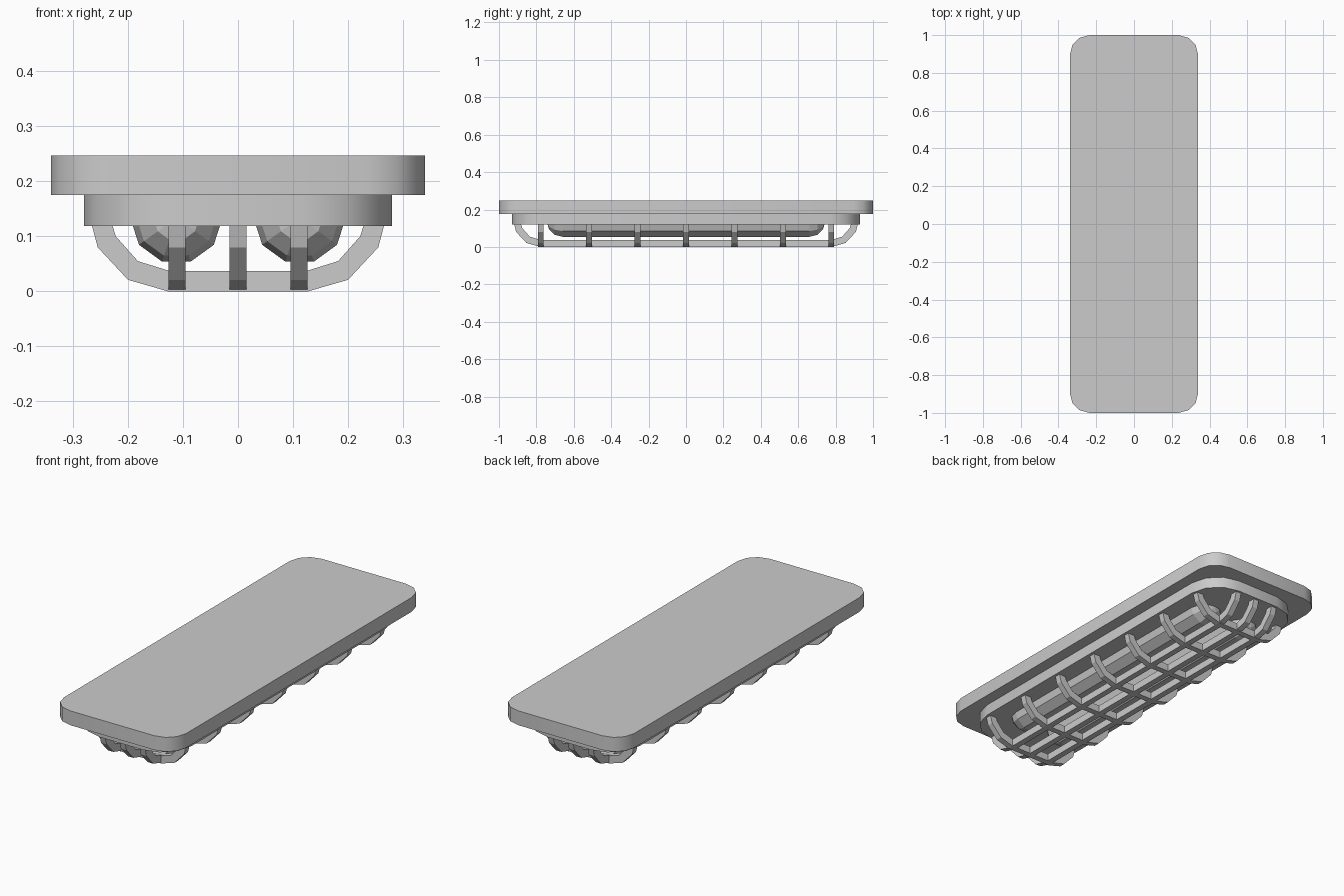
import bpy, bmesh
from math import sin, cos, pi, radians

if "Cube" in bpy.data.objects:
    bpy.data.objects.remove(bpy.data.objects["Cube"])


def finish(bm, name, smooth=False):
    bmesh.ops.recalc_face_normals(bm, faces=bm.faces)
    mesh = bpy.data.meshes.new(name)
    bm.to_mesh(mesh)
    bm.free()
    ob = bpy.data.objects.new(name, mesh)
    bpy.context.collection.objects.link(ob)
    if smooth:
        bpy.ops.object.select_all(action='DESELECT')
        ob.select_set(True)
        bpy.context.view_layer.objects.active = ob
        bpy.ops.object.shade_smooth_by_angle(angle=radians(35))
    return ob


def prism(name, points, offset, smooth=False):
    """Extrude a closed outline of 3D points along an offset."""
    bm = bmesh.new()
    face = bm.faces.new([bm.verts.new(p) for p in points])
    ext = bmesh.ops.extrude_face_region(bm, geom=[face])['geom']
    bmesh.ops.translate(bm, vec=offset,
                        verts=[v for v in ext if isinstance(v, bmesh.types.BMVert)])
    return finish(bm, name, smooth)


def rounded_plate(name, hx, hy, r, z0, z1, seg=3):
    pts = []
    for i, (sx, sy) in enumerate([(1, 1), (-1, 1), (-1, -1), (1, -1)]):
        for k in range(seg + 1):
            a = (i + k / seg) * pi / 2
            pts.append((sx * (hx - r) + r * cos(a), sy * (hy - r) + r * sin(a), z0))
    prism(name, pts, (0, 0, z1 - z0), True)


# Ceiling plate and lamp base
rounded_plate("mounting_plate", 0.34, 1.0, 0.105, 0.175, 0.247)
rounded_plate("lamp_base", 0.28, 0.93, 0.16, 0.119, 0.176)

# Guard bars: bent strip, given as distance from the straight part's end
OUTER = [(0.14, 0.125), (0.128, 0.08), (0.073, 0.021), (0.0, 0.0)]
INNER = [(0.103, 0.125), (0.095, 0.1), (0.055, 0.055), (-0.003, 0.037)]


def strip(half):
    o = [(half + d, z) for d, z in OUTER]
    i = [(half + d, z) for d, z in INNER]
    return (o + [(-d, z) for d, z in reversed(o)]
            + [(-d, z) for d, z in i] + i[::-1])


W = 0.031
for n in range(7):
    y = (n - 3) * 0.259
    prism(f"guard_cross_bar_{n + 1}",
          [(d, y - W / 2, z) for d, z in strip(0.127)], (0, W, 0))
for n in range(3):
    x = (n - 1) * 0.111
    prism(f"guard_long_bar_{n + 1}",
          [(x - W / 2, d, z) for d, z in strip(0.78)], (W, 0, 0))


# Lamp tubes: ten-sided with domed ends
def tube(name, x, z, r, straight, sides=10, steps=3):
    prof = [(straight + r * sin(k * pi / 2 / steps), r * cos(k * pi / 2 / steps))
            for k in range(steps)]
    prof = [(-y, q) for y, q in reversed(prof)] + prof
    bm = bmesh.new()
    rings = [[bm.verts.new((x + q * sin((j + 0.5) * 2 * pi / sides), y,
                            z - q * cos((j + 0.5) * 2 * pi / sides)))
              for j in range(sides)] for y, q in prof]
    for a, b in zip(rings, rings[1:]):
        for j in range(sides):
            k = (j + 1) % sides
            bm.faces.new((a[j], a[k], b[k], b[j]))
    for ring, y in ((rings[0], -straight - r), (rings[-1], straight + r)):
        tip = bm.verts.new((x, y, z))
        for j in range(sides):
            bm.faces.new((ring[j], ring[(j + 1) % sides], tip))
    finish(bm, name)


for side, x in (("left", -0.112), ("right", 0.112)):
    tube(f"lamp_tube_{side}", x, 0.134, 0.084, 0.66)
